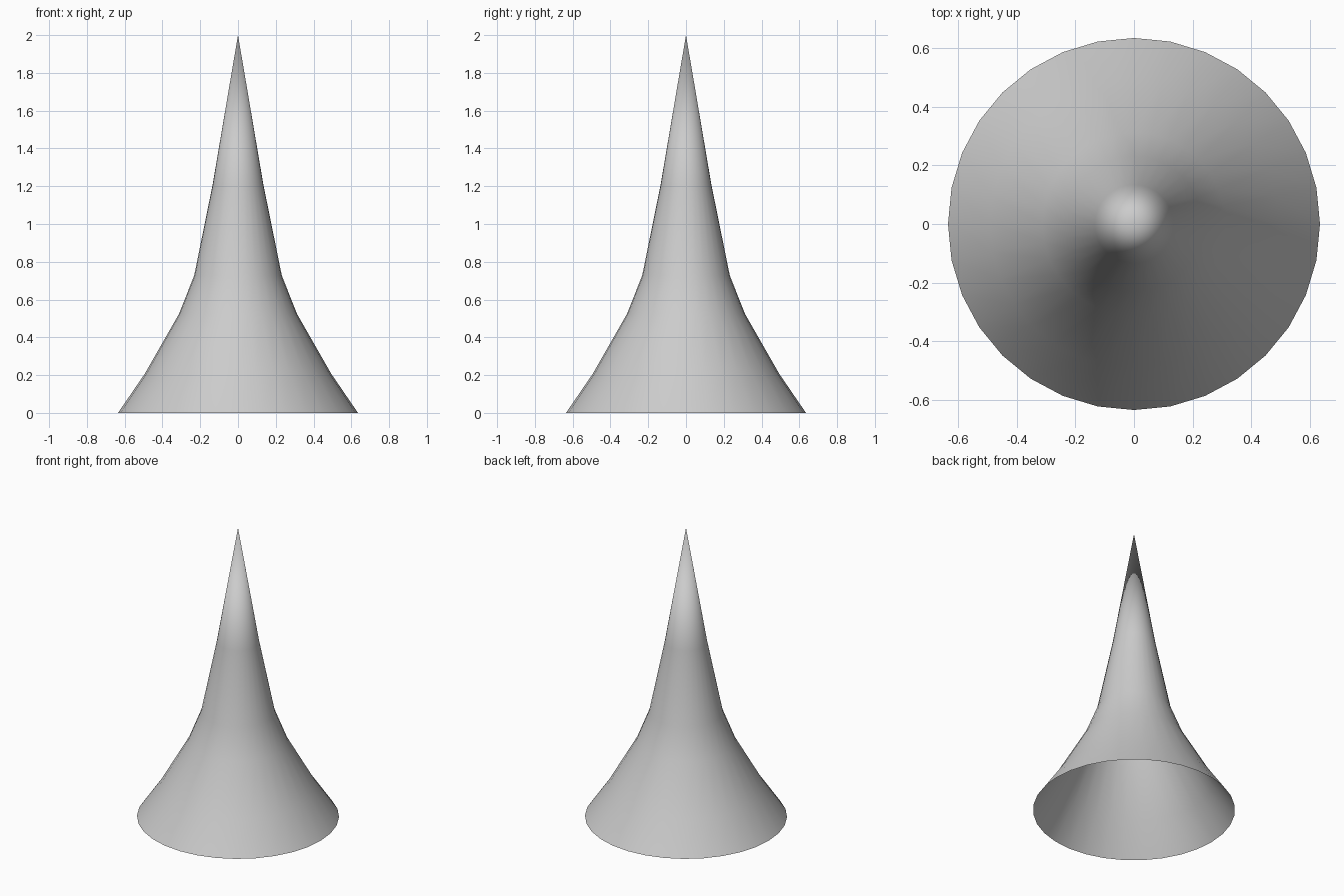
import bpy
import bmesh
from math import cos, sin, pi

if "Cube" in bpy.data.objects:
    bpy.data.objects.remove(bpy.data.objects["Cube"])

SIDES = 32
# Flared profile as (radius, height), open at the bottom
PROFILE = [(0.635, 0.0), (0.493, 0.208), (0.313, 0.523), (0.232, 0.727), (0.134, 1.21)]
TIP = 2.0

bm = bmesh.new()

# Rings of the spike
rings = [[bm.verts.new((r * cos(2 * pi * i / SIDES), r * sin(2 * pi * i / SIDES), z))
          for i in range(SIDES)] for r, z in PROFILE]
tip = bm.verts.new((0, 0, TIP))

# Walls between rings, then the pointed top
for i in range(SIDES):
    j = (i + 1) % SIDES
    for low, high in zip(rings, rings[1:]):
        bm.faces.new((low[i], low[j], high[j], high[i]))
    bm.faces.new((rings[-1][i], rings[-1][j], tip))

for face in bm.faces:
    face.smooth = True

mesh = bpy.data.meshes.new("flared_spike")
bm.to_mesh(mesh)
bm.free()
spike = bpy.data.objects.new("flared_spike", mesh)
bpy.context.collection.objects.link(spike)
